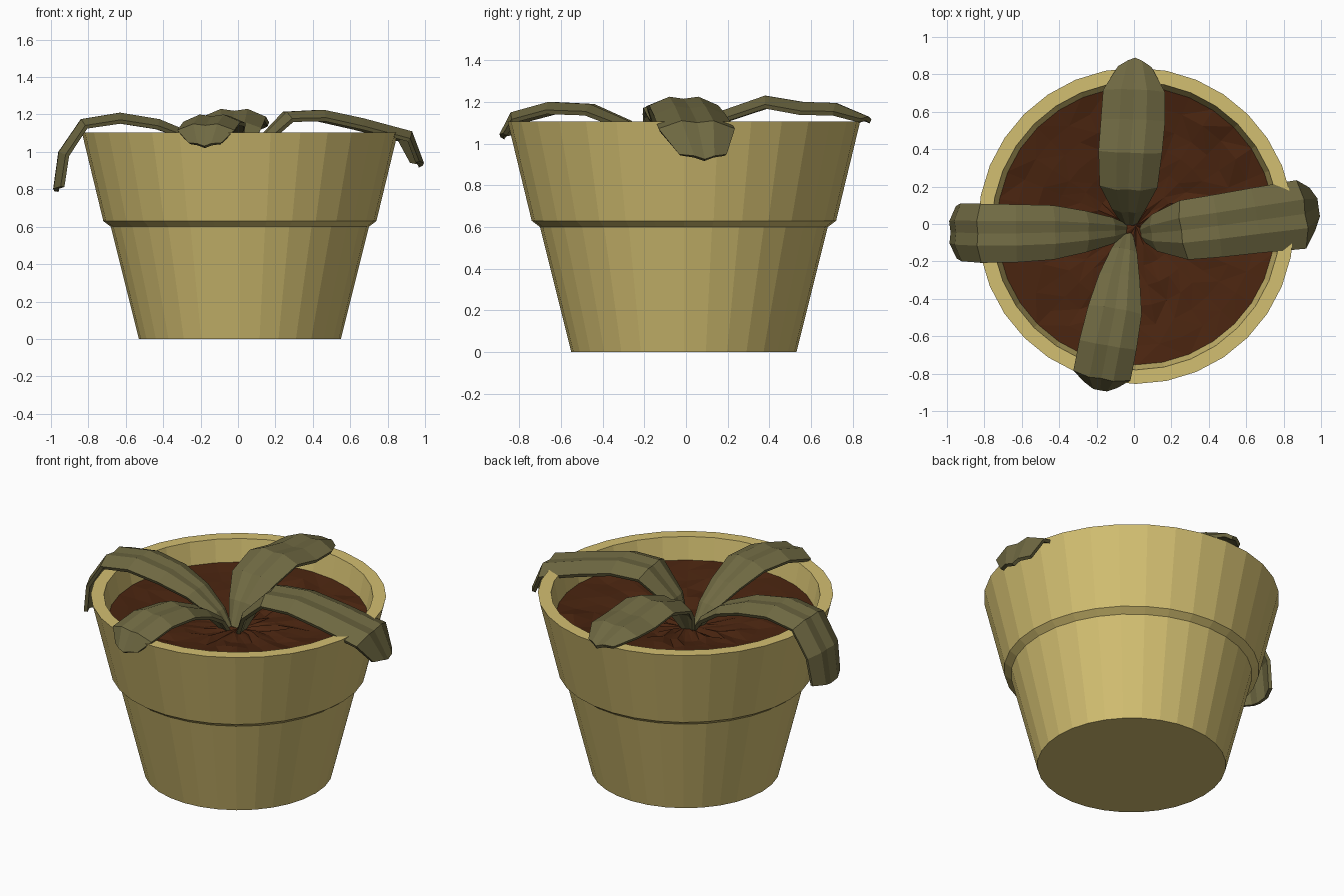
import bpy, math, random
from mathutils import Vector

if "Cube" in bpy.data.objects:
    bpy.data.objects.remove(bpy.data.objects["Cube"])

random.seed(4)
SEG = 32
CX, CY = 0.01, -0.01          # pot axis


def material(name, color):
    m = bpy.data.materials.new(name)
    m.diffuse_color = (*color, 1)
    m.use_nodes = True
    m.node_tree.nodes["Principled BSDF"].inputs["Base Color"].default_value = m.diffuse_color
    return m


clay = material("tan_clay", (0.65, 0.52, 0.165))
earth = material("brown_soil", (0.068, 0.018, 0.005))
green = material("olive_leaf", (0.16, 0.142, 0.055))


def add_object(name, verts, faces, mat):
    me = bpy.data.meshes.new(name)
    me.from_pydata(verts, [], faces)
    me.materials.append(mat)
    me.update()
    ob = bpy.data.objects.new(name, me)
    bpy.context.collection.objects.link(ob)
    return ob


def ring(r, z, jitter=0.0):
    return [(CX + r * math.cos(2 * math.pi * k / SEG),
             CY + r * math.sin(2 * math.pi * k / SEG),
             z + random.uniform(-jitter, jitter)) for k in range(SEG)]


# Pot: lathe from outer foot, over the rim, down to the inner floor
profile = [(0.54, 0), (0.69, 0.60), (0.73, 0.63), (0.845, 1.105),
           (0.77, 1.105), (0.735, 0.93), (0.49, 0.06)]
verts = [v for r, z in profile for v in ring(r, z)]
faces = []
for i in range(len(profile) - 1):
    for k in range(SEG):
        n = (k + 1) % SEG
        faces.append((i * SEG + k, i * SEG + n, (i + 1) * SEG + n, (i + 1) * SEG + k))
faces.append(tuple(reversed(range(SEG))))
faces.append(tuple((len(profile) - 1) * SEG + k for k in range(SEG)))
add_object("pot", verts, faces, clay)

# Soil: lumpy shallow dish, triangulated
RINGS = 7
verts = [(CX, CY, 0.895)]
for i in range(1, RINGS + 1):
    t = i / RINGS
    verts += ring(0.75 * t, 0.90 + 0.07 * t ** 1.5, 0.0 if i == RINGS else 0.014)
faces = [(0, 1 + k, 1 + (k + 1) % SEG) for k in range(SEG)]
for i in range(RINGS - 1):
    a, b = 1 + i * SEG, 1 + (i + 1) * SEG
    for k in range(SEG):
        n = (k + 1) % SEG
        if random.random() < 0.5:
            faces += [(a + k, b + k, b + n), (a + k, b + n, a + n)]
        else:
            faces += [(a + k, b + k, a + n), (a + n, b + k, b + n)]
add_object("soil", verts, faces, earth)

# Leaves: strap with a five-point section (side, droop), lofted along a drooping path
SECTION = [(-1, 0.25), (-0.42, 0.0), (0, 0.06), (0.42, 0.0), (1, 0.25)]


def leaf(name, path, tip):
    """path: (x, y, z, half width) stations; tip: how far the mid line runs past the end."""
    pts = [Vector(p[:3]) for p in path]
    d = (pts[-1] - pts[0]).to_2d().normalized()
    side = Vector((-d.y, d.x, 0))
    end = (pts[-1] - pts[-2]).normalized()
    verts, faces = [], []
    n = len(SECTION)
    for i, (p, station) in enumerate(zip(pts, path)):
        a, b = pts[max(i - 1, 0)], pts[min(i + 1, len(pts) - 1)]
        up = (b - a).normalized().cross(side).normalized()
        w = station[3]
        for u, drop in SECTION:
            v = p + side * u * w - up * drop * w
            if i == len(pts) - 1:
                v += end * tip * (1 - abs(u))
            verts.append(v)
    for i in range(len(pts) - 1):
        for j in range(n - 1):
            q = i * n + j
            faces.append((q, q + n, q + n + 1, q + 1))
    ob = add_object(name, verts, faces, green)
    mod = ob.modifiers.new("thickness", "SOLIDIFY")
    mod.thickness = 0.022
    mod.offset = -1


leaf("leaf_left", [
    (-0.03, -0.03, 0.89, 0.03), (-0.10, -0.035, 0.99, 0.07), (-0.24, -0.04, 1.10, 0.11),
    (-0.42, -0.045, 1.175, 0.145), (-0.63, -0.05, 1.21, 0.155), (-0.84, -0.05, 1.175, 0.158),
    (-0.96, -0.045, 1.00, 0.155), (-0.985, -0.045, 0.82, 0.14)], 0.03)

leaf("leaf_right", [
    (0.03, -0.05, 0.89, 0.04), (0.09, -0.05, 1.05, 0.10), (0.25, -0.035, 1.215, 0.16),
    (0.45, -0.01, 1.225, 0.168), (0.66, 0.02, 1.18, 0.175), (0.92, 0.055, 1.11, 0.185),
    (0.98, 0.085, 0.96, 0.115)], 0.035)

leaf("leaf_front", [
    (-0.035, -0.04, 0.89, 0.03), (-0.05, -0.13, 1.01, 0.07), (-0.075, -0.27, 1.11, 0.11),
    (-0.10, -0.45, 1.19, 0.145), (-0.14, -0.65, 1.20, 0.155), (-0.175, -0.83, 1.15, 0.155),
    (-0.18, -0.88, 1.06, 0.09)], 0.03)

leaf("leaf_back", [
    (-0.025, -0.01, 0.89, 0.04), (-0.03, 0.06, 1.03, 0.09), (-0.03, 0.18, 1.16, 0.155),
    (-0.02, 0.38, 1.23, 0.17), (-0.005, 0.56, 1.20, 0.172), (0.0, 0.72, 1.195, 0.165),
    (0.005, 0.85, 1.14, 0.09)], 0.045)
